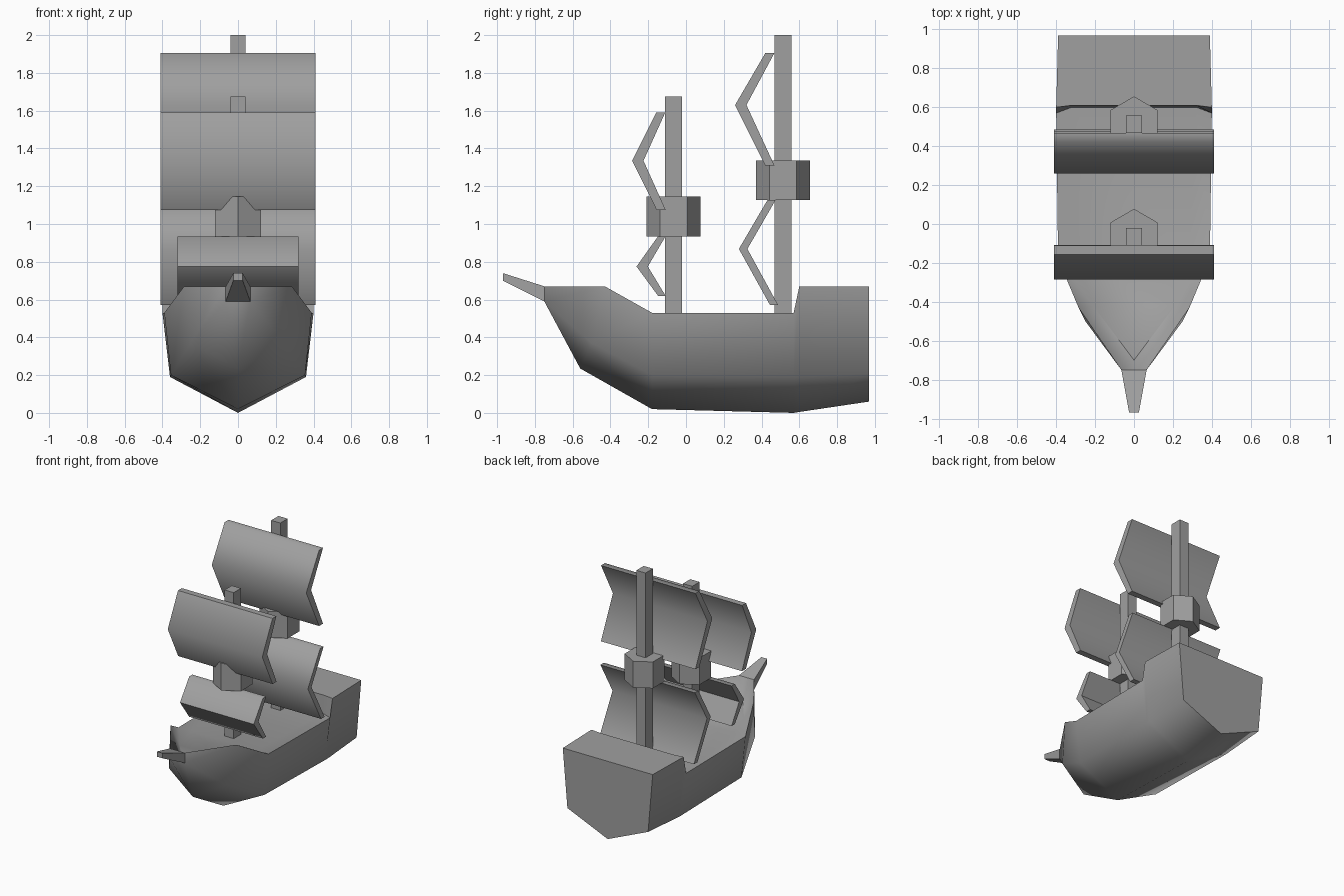
import bpy, bmesh
from math import radians

cube = bpy.data.objects.get("Cube")
if cube:
    bpy.data.objects.remove(cube, do_unlink=True)

grey = bpy.data.materials.new("plain_grey")
grey.use_nodes = True
colour = (0.35, 0.35, 0.35, 1)
grey.diffuse_color = colour
grey.node_tree.nodes["Principled BSDF"].inputs["Base Color"].default_value = colour


def finish(name, bm, smooth=False):
    """Turn a bmesh into a named, shaded object."""
    bmesh.ops.remove_doubles(bm, verts=bm.verts, dist=0.0005)
    bmesh.ops.recalc_face_normals(bm, faces=bm.faces)
    mesh = bpy.data.meshes.new(name)
    bm.to_mesh(mesh)
    bm.free()
    mesh.materials.append(grey)
    obj = bpy.data.objects.new(name, mesh)
    bpy.context.collection.objects.link(obj)
    if smooth:
        bpy.ops.object.select_all(action="DESELECT")
        obj.select_set(True)
        bpy.context.view_layer.objects.active = obj
        bpy.ops.object.shade_smooth_by_angle(angle=radians(60))
    return obj


def loft(bm, rings):
    """Join closed rings of equal length, returning their vertices."""
    rows = [[bm.verts.new(p) for p in ring] for ring in rings]
    for a, b in zip(rows, rows[1:]):
        for i in range(len(a)):
            j = (i + 1) % len(a)
            face = [a[i], a[j], b[j], b[i]]
            if len({tuple(v.co) for v in face}) > 2:
                bm.faces.new(face)
    return rows


def prism(name, lower, upper, smooth=False):
    bm = bmesh.new()
    a, b = loft(bm, [lower, upper])
    bm.faces.new(a)
    bm.faces.new(b)
    return finish(name, bm, smooth)


# Hull stations from stern to stem: deck edge, rail, chine, keel
stations = [
    [(.32, .97, .67), (.39, .97, .67), (.35, .97, .21), (0, .97, .06)],
    [(.32, .61, .67), (.40, .60, .67), (.36, .60, .19), (0, .60, .005)],
    [(.32, .60, .53), (.40, .57, .53), (.36, .57, .19), (0, .57, 0)],
    [(.285, -.18, .53), (.39, -.18, .53), (.355, -.18, .20), (0, -.18, .02)],
    [(.21, -.42, .53), (.285, -.43, .67), (.25, -.50, .37), (0, -.56, .235)],
    [(0, -.70, .53), (.065, -.75, .67), (.065, -.75, .59), (0, -.56, .235)],
]
bm = bmesh.new()
rings = [s + [(-x, y, z) for x, y, z in reversed(s[:3])] for s in stations]
rows = loft(bm, rings)
bm.faces.new(rows[0])
deck, rail, chine, keel, chine_r, rail_r, deck_r = rows[-1]
bm.faces.new((chine, keel, chine_r))
bm.faces.new((rail, chine, chine_r, rail_r))
bm.faces.new((deck, rail, rail_r))
finish("hull", bm, True)


# Bowsprit tapering forward from the stem
def sprit_ring(y, half, low, high):
    return [(half, y, low), (half, y, high), (-half, y, high), (-half, y, low)]


prism("bowsprit", sprit_ring(-.75, .065, .59, .67),
      sprit_ring(-.97, .025, .70, .74))


# Square mast with a six-sided lookout nest
def mast(name, y, top, nest_low, nest_high):
    square = [(-.04, -.045), (.04, -.045), (.04, .045), (-.04, .045)]
    hexagon = [(0, -.143), (.122, -.072), (.122, .072),
               (0, .143), (-.122, .072), (-.122, -.072)]
    for part, outline, low, high in (("mast", square, .5, top),
                                     ("nest", hexagon, nest_low, nest_high)):
        prism(name + "_" + part,
              [(px, y + py, low) for px, py in outline],
              [(px, y + py, high) for px, py in outline])


mast("fore", -.065, 1.675, .935, 1.145)
mast("main", .513, 2.0, 1.128, 1.335)


# Sails folded forward at mid height
def sail(name, half, top, middle, bottom, thick=.048, fold=.06):
    (yt, zt), (ym, zm), (yb, zb) = top, middle, bottom
    profile = [(yt, zt), (yt - thick, zt), (ym, zm),
               (yb - thick, zb), (yb, zb), (ym + fold, zm)]
    prism(name, [(-half, y, z) for y, z in profile],
          [(half, y, z) for y, z in profile], True)


sail("fore_upper_sail", .41, (-.11, 1.59), (-.285, 1.335), (-.108, 1.075))
sail("fore_lower_sail", .32, (-.108, .935), (-.262, .775), (-.108, .62), .04)
sail("main_upper_sail", .41, (.468, 1.905), (.26, 1.63), (.468, 1.31))
sail("main_lower_sail", .41, (.475, 1.128), (.28, .868), (.487, .572), .043, .045)
